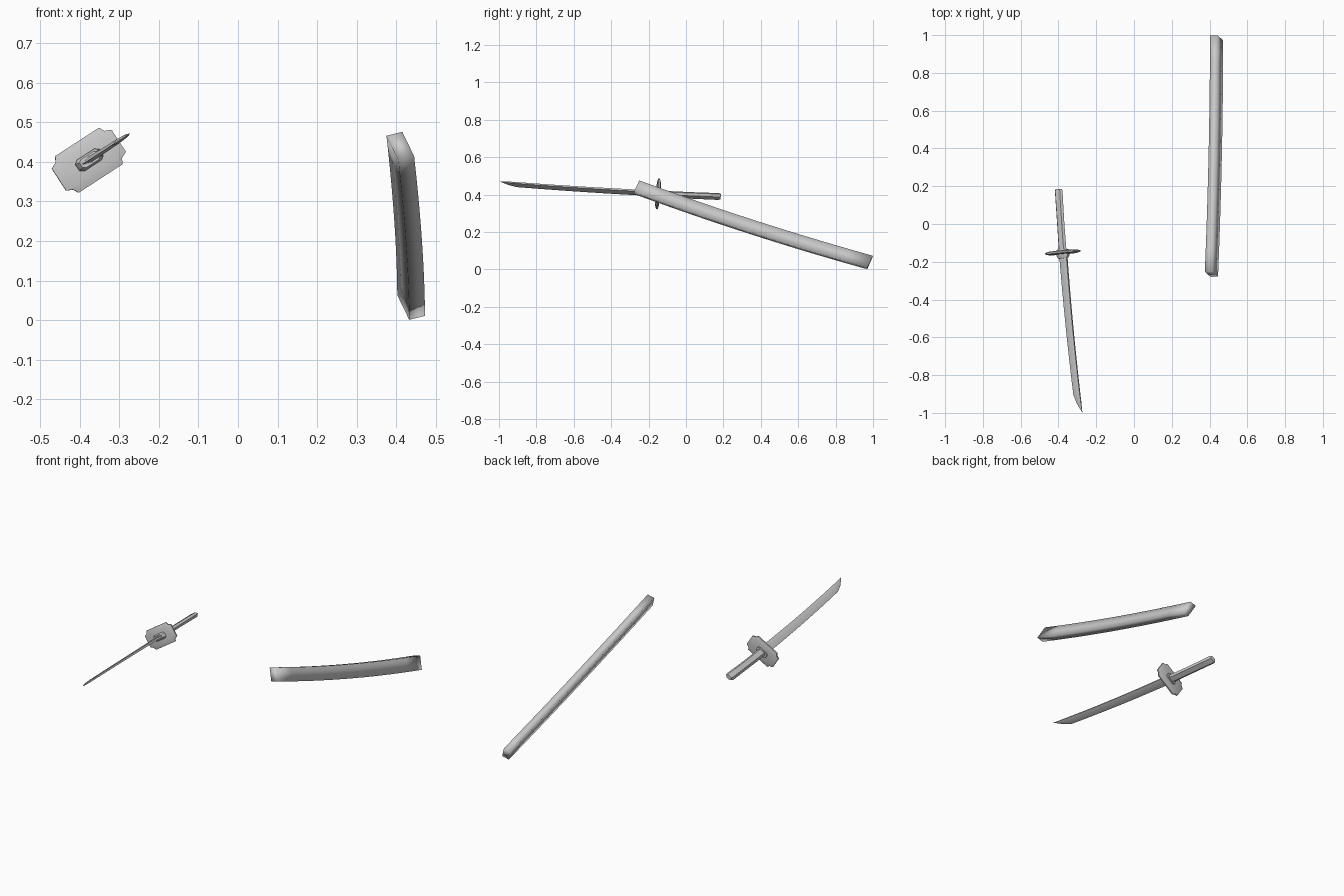
import bpy, bmesh, math
from mathutils import Vector

if "Cube" in bpy.data.objects:
    bpy.data.objects.remove(bpy.data.objects["Cube"])

U = Vector((0.839, 0, 0.545))    # sword width direction (towards the spine)
V = Vector((-0.545, 0, 0.839))   # sword thickness direction
GUARD = Vector((-0.377, -0.15, 0.404))


def loft(name, rings, angle):
    """Skin a list of equal-length rings, cap both ends."""
    bm = bmesh.new()
    vs = [[bm.verts.new(p) for p in r] for r in rings]
    n = len(rings[0])
    for a, b in zip(vs, vs[1:]):
        for i in range(n):
            j = (i + 1) % n
            bm.faces.new((a[i], a[j], b[j], b[i]))
    bm.faces.new(vs[0][::-1])
    bm.faces.new(vs[-1])
    bmesh.ops.remove_doubles(bm, verts=bm.verts, dist=1e-5)
    bmesh.ops.recalc_face_normals(bm, faces=bm.faces)
    me = bpy.data.meshes.new(name)
    bm.to_mesh(me)
    bm.free()
    ob = bpy.data.objects.new(name, me)
    bpy.context.collection.objects.link(ob)
    bpy.ops.object.select_all(action='DESELECT')
    ob.select_set(True)
    bpy.context.view_layer.objects.active = ob
    bpy.ops.object.shade_smooth_by_angle(angle=math.radians(angle))
    return ob


def sword_ring(s, section, k=1.0):
    """Section at distance s in front of the guard, square to the curved axis."""
    f, slope = 0.09 * s + 0.035 * s * s, 0.09 + 0.07 * s
    c = GUARD + U * f + Vector((0, -s, 0))
    return [c + (U + Vector((0, slope, 0))) * u * k + V * v * k for u, v in section]


def hexagon(u, v):
    return [(u, 0), (.6 * u, v), (-.6 * u, v), (-u, 0), (-.6 * u, -v), (-.6 * -u, -v)]


# handle
grip = hexagon(0.024, 0.0125)
loft("handle", [sword_ring(s, grip, k) for s, k in
                ((-.335, .82), (-.325, 1), (-.24, .97), (-.16, .95), (-.08, .97), (0, 1))], 50)

# guard: rectangle with notched corners, thinner at the rim
quarter = [(.090, .033), (.073, .041), (.066, .055)]
outline = (quarter + [(-u, v) for u, v in quarter[::-1]]
           + [(-u, -v) for u, v in quarter] + [(u, -v) for u, v in quarter[::-1]])
loft("guard", [sword_ring(s, outline, k) for s, k in
               ((-.009, .8), (-.004, 1), (.004, 1), (.009, .8))], 40)

# collar between guard and blade
collar = [(.036, .010), (.026, .017), (-.026, .017), (-.036, .010),
          (-.036, -.010), (-.026, -.017), (.026, -.017), (.036, -.010)]
loft("collar", [sword_ring(s, collar, k) for s, k in
                ((-.016, .9), (.016, 1), (.032, .72))], 40)


# blade: flat spine, ridge line, single cutting edge
def blade_section(low, high, t):
    ridge = low + (high - low) * 0.55
    return [(high, t * .7), (ridge, t), (low, 0), (ridge, -t), (high, -t * .7)]


rings = []
for i in range(9):
    q = i / 8
    h = 0.024 - 0.003 * q
    rings.append(sword_ring(0.01 + 0.74 * q, blade_section(-h, h, 0.008 - .002 * q)))
rings.append(sword_ring(0.80, blade_section(-.006, .021, .005)))
rings.append(sword_ring(0.85, blade_section(.0205, .0215, .0005)))
loft("blade", rings, 25)

# scabbard: four-sided tube with a gentle sag
start, end = Vector((.41, -.265, .44)), Vector((.4375, .984, .037))
wide, thick = Vector((-.015, .014, .031)), Vector((.02, .0012, .005))
rings = []
for i in range(11):
    t = i / 10
    c = start.lerp(end, t) - wide * (4 * t * (1 - t) * 0.4)
    rings.append([c + wide * a + thick * b for a, b in ((1, -1), (1, 1), (-1, 1), (-1, -1))])
loft("scabbard", rings, 180)
